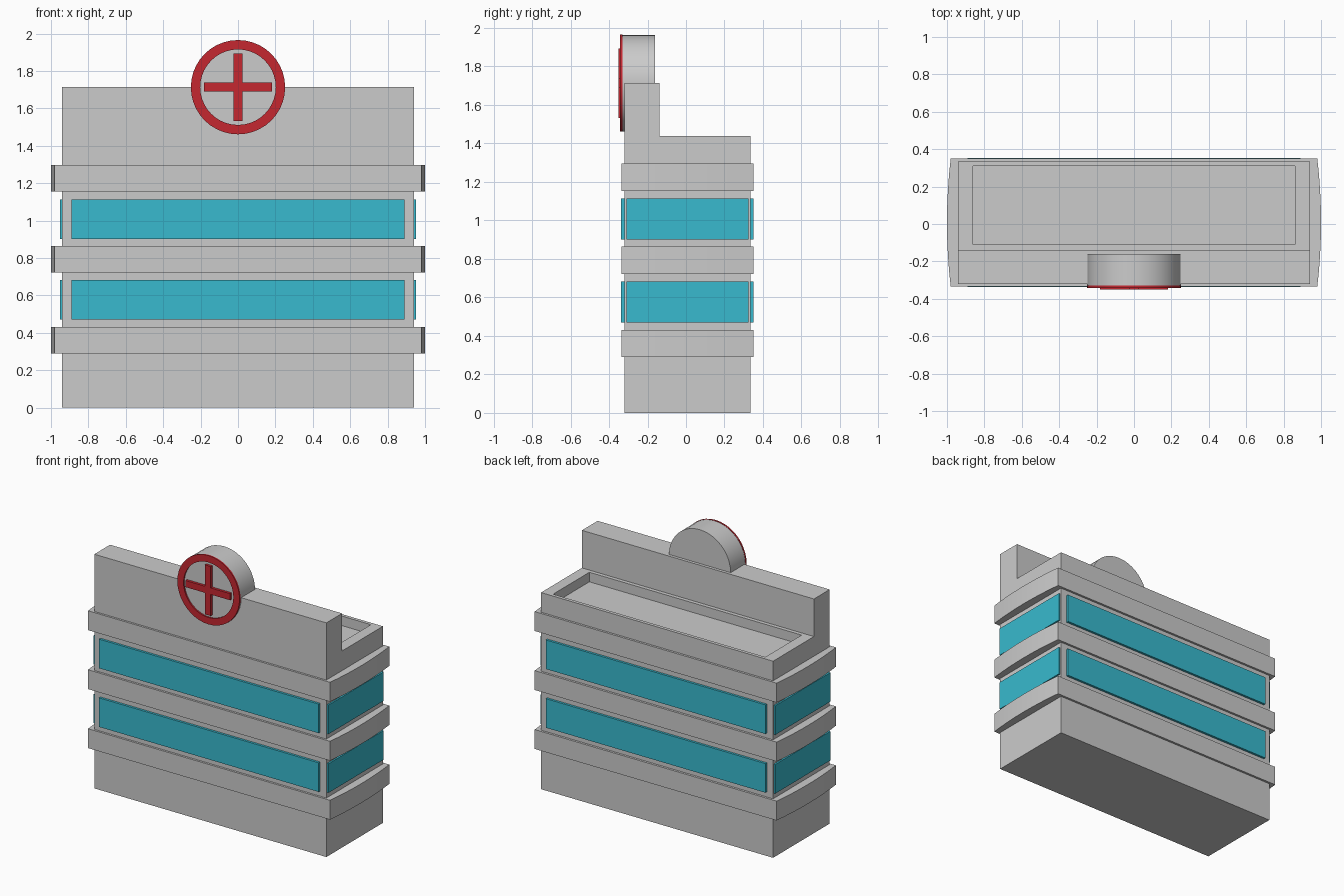
import bpy, bmesh, math
from mathutils import Matrix

if "Cube" in bpy.data.objects:
    bpy.data.objects.remove(bpy.data.objects["Cube"])

CY = 0.008      # middle of the building's depth
SIGN_Z = 1.713  # centre of the round sign


def material(name, color):
    m = bpy.data.materials.new(name)
    m.diffuse_color = color
    m.use_nodes = True
    m.node_tree.nodes["Principled BSDF"].inputs["Base Color"].default_value = m.diffuse_color
    return m


GLASS = material("glass_blue", (0.04, 0.49, 0.62, 1))
RED = material("sign_red", (0.56, 0.02, 0.03, 1))


def finish(name, bm, mat=None):
    bmesh.ops.recalc_face_normals(bm, faces=bm.faces[:])
    me = bpy.data.meshes.new(name)
    bm.to_mesh(me)
    bm.free()
    ob = bpy.data.objects.new(name, me)
    bpy.context.collection.objects.link(ob)
    if mat:
        me.materials.append(mat)
    return ob


def prism(points, offset):
    """Extrude a closed outline of 3D points along an offset."""
    bm = bmesh.new()
    face = bm.faces.new([bm.verts.new(p) for p in points])
    ext = bmesh.ops.extrude_face_region(bm, geom=[face], use_keep_orig=True)
    verts = [g for g in ext["geom"] if isinstance(g, bmesh.types.BMVert)]
    bmesh.ops.translate(bm, verts=verts, vec=offset)
    return bm


def box(name, x, y, z, mat=None):
    pts = [(x[0], y[0], z[0]), (x[1], y[0], z[0]), (x[1], y[1], z[0]), (x[0], y[1], z[0])]
    return finish(name, prism(pts, (0, 0, z[1] - z[0])), mat)


def smooth(ob):
    bpy.ops.object.select_all(action='DESELECT')
    ob.select_set(True)
    bpy.context.view_layer.objects.active = ob
    bpy.ops.object.shade_smooth_by_angle(angle=math.radians(30))


# Building body: stepped side profile, with a sunken roof
profile = [(-0.32, 0), (0.335, 0), (0.335, 1.44), (-0.138, 1.44), (-0.138, 1.715), (-0.32, 1.715)]
bm = prism([(-0.94, y, z) for y, z in profile], (1.88, 0, 0))
bmesh.ops.recalc_face_normals(bm, faces=bm.faces[:])
roof = next(f for f in bm.faces if all(abs(v.co.z - 1.44) < 1e-4 for v in f.verts))
bmesh.ops.inset_individual(bm, faces=[roof], thickness=0.02)
for v in roof.verts:
    v.co.x = math.copysign(0.86, v.co.x)
    v.co.y = 0.31 if v.co.y > 0 else -0.11
roof = bmesh.ops.extrude_discrete_faces(bm, faces=[roof])["faces"][0]
bmesh.ops.translate(bm, verts=roof.verts[:], vec=(0, 0, -0.07))
finish("building_body", bm)

# Floor bands with gently bowed ends
for i, (z0, z1) in enumerate([(0.29, 0.432), (0.722, 0.864), (1.154, 1.296)]):
    n, half = 8, 0.343
    end = []
    for k in range(n + 1):
        t = -1 + 2 * k / n
        end.append((0.98 + 0.02 * (1 - t * t), CY + half * t))
    outline = end + [(-x, y) for x, y in reversed(end)]
    smooth(finish(f"floor_band_{i + 1}", prism([(x, y, z0) for x, y in outline], (0, 0, z1 - z0))))

# Window strips on all four sides
for i, z in enumerate([(0.47, 0.683), (0.9, 1.113)]):
    box(f"front_window_{i + 1}", (-0.89, 0.89), (-0.337, -0.31), z, GLASS)
    box(f"back_window_{i + 1}", (-0.89, 0.89), (0.325, 0.352), z, GLASS)
    box(f"right_window_{i + 1}", (0.93, 0.952), (-0.31, 0.326), z, GLASS)
    box(f"left_window_{i + 1}", (-0.952, -0.93), (-0.31, 0.326), z, GLASS)


# Round sign: drum, raised rim and cross
def circle(r, y, n=40):
    return [(r * math.cos(2 * math.pi * k / n), y, SIGN_Z + r * math.sin(2 * math.pi * k / n))
            for k in range(n)]


smooth(finish("sign_drum", prism(circle(0.25, -0.331), (0, 0.171, 0))))

bm = bmesh.new()
loops = [[bm.verts.new(p) for p in circle(r, y)]
         for r, y in [(0.252, -0.330), (0.252, -0.342), (0.202, -0.342), (0.202, -0.330)]]
for a, b in zip(loops, loops[1:] + loops[:1]):
    for k in range(len(a)):
        j = (k + 1) % len(a)
        bm.faces.new((a[k], a[j], b[j], b[k]))
smooth(finish("sign_rim", bm, RED))

a, w = 0.181, 0.024
quarter = [(a, -w), (a, w), (w, w)]
pts = []
for q in range(4):
    c, s = round(math.cos(q * math.pi / 2)), round(math.sin(q * math.pi / 2))
    pts += [(c * x - s * z, -0.35, SIGN_Z + s * x + c * z) for x, z in quarter]
finish("sign_cross", prism(pts, (0, 0.022, 0)), RED)
